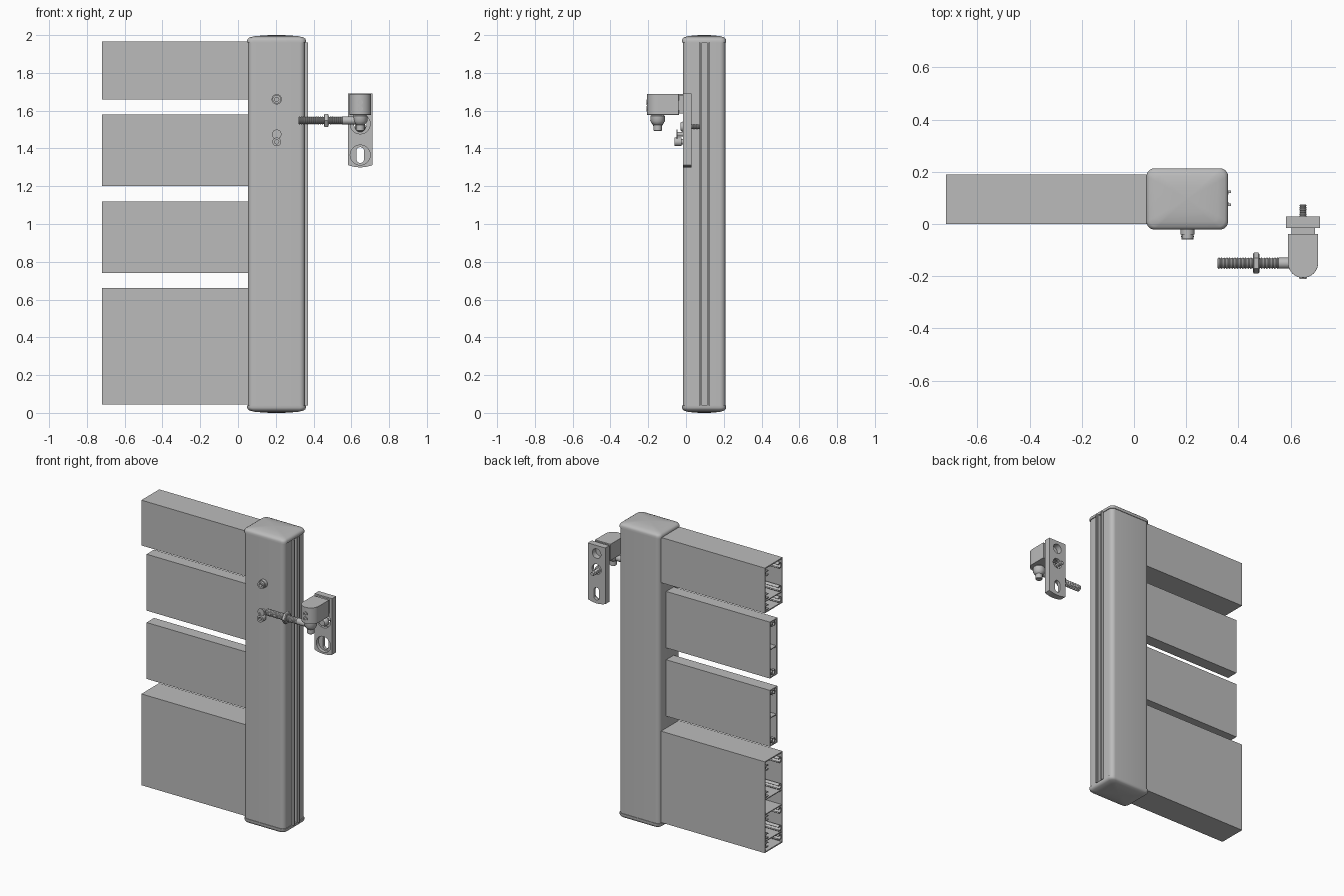
import bpy, bmesh
from math import cos, sin, pi
from mathutils import Matrix, Vector

cube = bpy.data.objects.get("Cube")
if cube:
    bpy.data.objects.remove(cube)

grey = bpy.data.materials.new("neutral grey")
grey.use_nodes = True
grey.diffuse_color = (0.5, 0.5, 0.5, 1)
grey.node_tree.nodes["Principled BSDF"].inputs["Base Color"].default_value = grey.diffuse_color

# Axis frames for extruded profiles: along x, along -y, along z
ALONG_X = Matrix(((0, 0, 1), (1, 0, 0), (0, 1, 0))).to_4x4()
ALONG_Y = Matrix(((1, 0, 0), (0, 0, -1), (0, 1, 0))).to_4x4()
ALONG_Z = Matrix.Identity(4)


def finish(name, bm, bevel=0):
    """Turn a bmesh into a clean, shaded object."""
    bmesh.ops.remove_doubles(bm, verts=bm.verts, dist=0.00005)
    bmesh.ops.recalc_face_normals(bm, faces=bm.faces)
    mesh = bpy.data.meshes.new(name)
    bm.to_mesh(mesh)
    bm.free()
    mesh.materials.clear()
    mesh.materials.append(grey)
    obj = bpy.data.objects.new(name, mesh)
    bpy.context.collection.objects.link(obj)
    if bevel:
        mod = obj.modifiers.new("soft edges", 'BEVEL')
        mod.width, mod.segments = bevel, 2
    bpy.ops.object.select_all(action='DESELECT')
    obj.select_set(True)
    bpy.context.view_layer.objects.active = obj
    bpy.ops.object.shade_smooth_by_angle(angle=0.6)
    return obj


def extrude(name, loops, start, end, frame, bevel=0):
    """Extrude an outline with holes between two positions on the frame's axis."""
    curve = bpy.data.curves.new(name + " outline", 'CURVE')
    curve.dimensions, curve.fill_mode = '2D', 'BOTH'
    curve.extrude = (end - start) / 2
    for loop in loops:
        spline = curve.splines.new('POLY')
        spline.points.add(len(loop) - 1)
        for point, (u, v) in zip(spline.points, loop):
            point.co = (u, v, 0, 1)
        spline.use_cyclic_u = True
    temp = bpy.data.objects.new(name + " outline", curve)
    bpy.context.collection.objects.link(temp)
    graph = bpy.context.evaluated_depsgraph_get()
    mesh = bpy.data.meshes.new_from_object(temp.evaluated_get(graph))
    bm = bmesh.new()
    bm.from_mesh(mesh)
    bm.transform(frame @ Matrix.Translation((0, 0, (start + end) / 2)))
    bpy.data.objects.remove(temp)
    bpy.data.curves.remove(curve)
    bpy.data.meshes.remove(mesh)
    return finish(name, bm, bevel)


def loft(name, rings):
    """Skin a stack of equal rings and close both ends."""
    bm = bmesh.new()
    rows = [[bm.verts.new(p) for p in ring] for ring in rings]
    n = len(rows[0])
    for a, b in zip(rows, rows[1:]):
        for i in range(n):
            j = (i + 1) % n
            bm.faces.new((a[i], a[j], b[j], b[i]))
    bm.faces.new(rows[0])
    bm.faces.new(rows[-1])
    return finish(name, bm)


def turned(name, origin, axis, profile, n=24):
    """Lathe a (distance, radius) profile along an axis."""
    turn = Vector(axis).to_track_quat('Z', 'Y')
    return loft(name, [[Vector(origin) + turn @ Vector((r * cos(2 * pi * i / n), r * sin(2 * pi * i / n), t))
                        for i in range(n)] for t, r in profile])


def thread(length, r, pitch):
    count = int(length / pitch)
    return [(i * length / (2 * count), r if i % 2 else r * 0.82) for i in range(2 * count + 1)]


def rect(x0, x1, y0, y1):
    return [(x0, y0), (x1, y0), (x1, y1), (x0, y1)]


def arc(cx, cy, r, a0, a1, n):
    return [(cx + r * cos(a0 + (a1 - a0) * i / n), cy + r * sin(a0 + (a1 - a0) * i / n)) for i in range(n + 1)]


def circle(cx, cy, r, n=28):
    return arc(cx, cy, r, 0, 2 * pi, n)[:-1]


def slot(cx, cy, r, half):
    return arc(cx, cy + half, r, 0, pi, 10) + arc(cx, cy - half, r, pi, 2 * pi, 10)


def rounded(x0, x1, y0, y1, r):
    pts = []
    for k, (cx, cy) in enumerate([(x1 - r, y1 - r), (x0 + r, y1 - r), (x0 + r, y0 + r), (x1 - r, y0 + r)]):
        pts += arc(cx, cy, r, k * pi / 2, (k + 1) * pi / 2, 6)
    return pts


# Hollow slats with webs and screw channels, open at the free end
WALL, LEFT, RIGHT = 0.008, -0.72, 0.055


def slat(name, y0, y1, z0, z1, webs, bosses):
    extrude(name, [rect(y0, y1, z0, z1), rect(y0 + WALL, y1 - WALL, z0 + WALL, z1 - WALL)], LEFT, RIGHT, ALONG_X)
    for z in webs:
        extrude(name + "_web", [rect(y0 + WALL, y1 - WALL, z - 0.003, z + 0.003)], LEFT + 0.002, RIGHT, ALONG_X)
    for y, z, face in bosses:
        channel = arc(y, z, 0.02, face + 0.6, face + 2 * pi - 0.6, 14)
        channel += arc(y, z, 0.012, face + 2 * pi - 0.6, face + 0.6, 14)
        extrude(name + "_screw_channel", [channel], LEFT + 0.002, RIGHT, ALONG_X)


def wide_bosses(levels):
    return [(y, z, face) for z in levels for y, face in ((0.028, 0), (0.162, pi))]


slat("top_slat", 0, 0.19, 1.66, 1.965, [1.735], wide_bosses([1.69, 1.765, 1.92]))
slat("bottom_slat", 0, 0.19, 0.045, 0.66, [0.12, 0.30, 0.40],
     wide_bosses([0.09, 0.15, 0.27, 0.43, 0.61]))
for label, low in (("upper", 1.20), ("lower", 0.74)):
    slat(label + "_middle_slat", 0.055, 0.135, low, low + 0.38, [low + 0.19],
         [(0.095, low + 0.028, pi / 2), (0.095, low + 0.352, -pi / 2)])

# Post with a grooved seal channel on its outer side
body = rounded(0.053, 0.355, -0.017, 0.209, 0.03)
groove = [(0.355, 0.068), (0.371, 0.068), (0.371, 0.078), (0.362, 0.078), (0.362, 0.084), (0.335, 0.084),
          (0.335, 0.112), (0.362, 0.112), (0.362, 0.118), (0.371, 0.118), (0.371, 0.128), (0.355, 0.128)]
extrude("post", [body + groove], 0.038, 1.962, ALONG_Z)

# Pillow shaped caps at both ends of the post
outline = rounded(0.048, 0.36, -0.021, 0.213, 0.03)
CX, CY = 0.204, 0.096
crown = [(1, 0), (1, 0.012), (0.975, 0.021), (0.92, 0.027), (0.75, 0.034), (0.4, 0.039), (0.02, 0.04)]
for name, base, up in (("top_cap", 1.96, 1), ("bottom_cap", 0.04, -1)):
    loft(name, [[(CX + (x - CX) * s, CY + (y - CY) * s, base + up * h) for x, y in outline] for s, h in crown])

# Fixings on the front of the post
FRONT = (0, -1, 0)
turned("upper_fixing", (0.205, -0.015, 1.66), FRONT,
       [(0, 0.027), (0.025, 0.027), (0.025, 0.022), (0.04, 0.022), (0.04, 0.011), (0.02, 0.011)])
turned("lower_fixing", (0.205, -0.015, 1.435), FRONT,
       [(0, 0.014), (0.01, 0.014), (0.01, 0.023), (0.045, 0.023), (0.045, 0.011), (0.03, 0.011)])
turned("fixing_washer", (0.205, -0.015, 1.475), FRONT,
       [(0, 0.011), (0.03, 0.011), (0.03, 0.025), (0.034, 0.025), (0.034, 0.012), (0.031, 0.012)])

# Wall plate, in two layers so that its holes are counterbored
HX = 0.647
plate = [(HX + 0.065, 1.69), (HX - 0.065, 1.69), (HX - 0.065, 1.312)]
plate += arc(HX, 1.48, 0.18, 1.5 * pi - 0.32, 1.5 * pi + 0.32, 8) + [(HX + 0.065, 1.312)]
extrude("wall_plate_front", [plate, circle(HX, 1.365, 0.053), circle(HX, 1.53, 0.053), circle(HX, 1.635, 0.032)],
        -0.008, 0.015, ALONG_Y)
extrude("wall_plate_back", [plate, slot(HX, 1.365, 0.02, 0.022), circle(HX, 1.53, 0.034), circle(HX, 1.635, 0.032)],
        -0.028, -0.008, ALONG_Y)
turned("wall_screw", (HX, 0.075, 1.515), FRONT, thread(0.075, 0.014, 0.008), 16)
turned("wall_screw_head", (HX, 0.005, 1.515), FRONT, [(0, 0.028), (0.02, 0.028), (0.035, 0.02)])

# Hinge block with a round nose
extrude("hinge_neck", [rect(HX - 0.045, HX + 0.045, -0.045, -0.01)], 1.585, 1.68, ALONG_Z)
nose = [(HX + 0.058, -0.038), (HX - 0.058, -0.038)] + arc(HX, -0.148, 0.058, pi, 2 * pi, 20)
extrude("hinge_block", [nose], 1.578, 1.688, ALONG_Z, 0.006)
for z in (1.61, 1.645):
    turned("set_screw", (HX, -0.2, z), FRONT, [(0, 0.014), (0.01, 0.014), (0.01, 0.007), (0.004, 0.007)])

# Pivot pin and threaded eye bolt with its lock nut
PY, RZ = -0.15, 1.548
turned("pivot_pin", (HX, PY, 1.58), (0, 0, -1),
       [(0, 0.03), (0.008, 0.038), (0.035, 0.038), (0.05, 0.028), (0.055, 0.022), (0.085, 0.022), (0.088, 0.018)])
turned("eye_bolt_thread", (0.32, PY, RZ), (1, 0, 0), thread(0.235, 0.022, 0.01), 20)
turned("eye_bolt_shank", (0.553, PY, RZ), (1, 0, 0), [(0, 0.021), (0.1, 0.021)])
turned("lock_nut", (0.455, PY, RZ), (1, 0, 0), [(0, 0.034), (0.004, 0.04), (0.021, 0.04), (0.025, 0.034)], 6)
